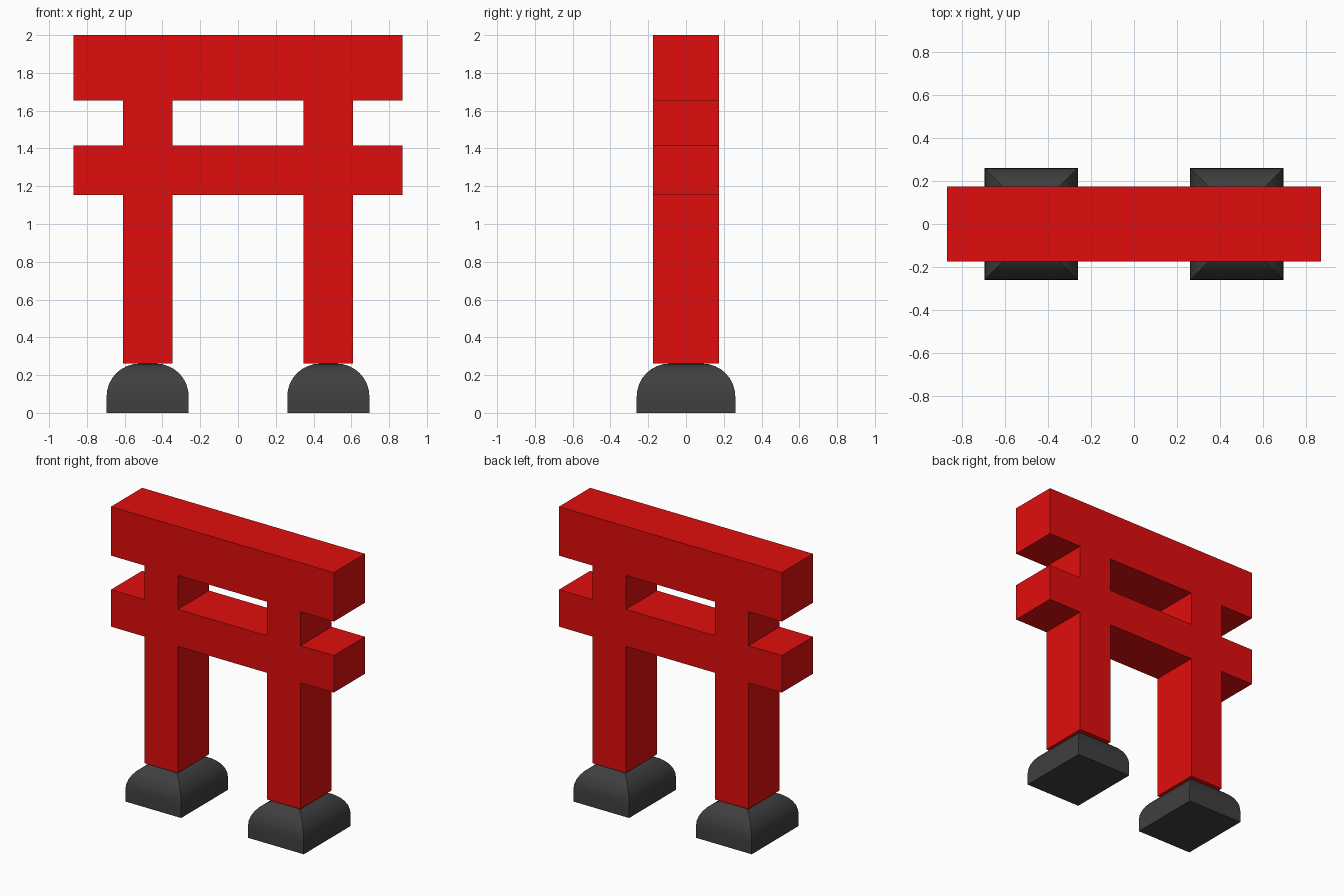
import bpy, bmesh, math

if "Cube" in bpy.data.objects:
    bpy.data.objects.remove(bpy.data.objects["Cube"])

U = 2 / 23  # design unit: the gate is 23 units tall


def material(name, color):
    m = bpy.data.materials.new(name)
    m.diffuse_color = (*color, 1)
    m.use_nodes = True
    m.node_tree.nodes["Principled BSDF"].inputs["Base Color"].default_value = m.diffuse_color
    return m


def finish(bm, name, mat):
    bmesh.ops.recalc_face_normals(bm, faces=bm.faces)
    mesh = bpy.data.meshes.new(name)
    bm.to_mesh(mesh)
    bm.free()
    mesh.materials.append(mat)
    ob = bpy.data.objects.new(name, mesh)
    bpy.context.collection.objects.link(ob)
    return ob


red = material("red_paint", (0.75, 0.004, 0.004))
stone = material("dark_stone", (0.05, 0.05, 0.05))

# Gate frame: two posts and two crossbeams as one flush solid
xs = [-10 * U, -7 * U, -4 * U, 4 * U, 7 * U, 10 * U]
zs = [3 * U, 13.27 * U, 16.27 * U, 19.03 * U, 23 * U]
post_columns, beam_rows = (1, 3), (1, 3)
bm = bmesh.new()
for i in range(5):
    for j in range(4):
        if i in post_columns or j in beam_rows:
            corners = [(i, j), (i + 1, j), (i + 1, j + 1), (i, j + 1)]
            bm.faces.new([bm.verts.new((xs[a], -2 * U, zs[b])) for a, b in corners])
bmesh.ops.remove_doubles(bm, verts=bm.verts, dist=1e-4)
ext = bmesh.ops.extrude_face_region(bm, geom=bm.faces[:], use_keep_orig=True)
moved = [g for g in ext["geom"] if isinstance(g, bmesh.types.BMVert)]
bmesh.ops.translate(bm, verts=moved, vec=(0, 4 * U, 0))
finish(bm, "gate_frame", red)


# Footings: mitred corners, rounded top shoulders meeting the post
def footing(name, cx):
    steps, r = 8, 2 * U
    angles = [k * math.pi / 2 / steps for k in range(steps + 1)]
    profile = [(0, 0)] + [(r * (1 - math.cos(a)), U + r * math.sin(a)) for a in angles]
    bm = bmesh.new()
    rings = []
    for inset, z in profile:
        hx, hy = 2.5 * U - inset, 3 * U - inset
        rings.append([bm.verts.new((cx + sx * hx, sy * hy, z))
                      for sx, sy in ((-1, -1), (1, -1), (1, 1), (-1, 1))])
    for lo, hi in zip(rings, rings[1:]):
        for k in range(4):
            n = (k + 1) % 4
            bm.faces.new((lo[k], lo[n], hi[n], hi[k]))
    bm.faces.new(rings[0])
    bm.faces.new(rings[-1])
    ob = finish(bm, name, stone)
    bpy.ops.object.select_all(action='DESELECT')
    ob.select_set(True)
    bpy.context.view_layer.objects.active = ob
    bpy.ops.object.shade_smooth_by_angle(angle=math.radians(20))


# Shoulder radius is one unit
U_R = U


def build_footings():
    for side, sx in (("left", -1), ("right", 1)):
        footing(side + "_footing", sx * 5.5 * U)


build_footings()
